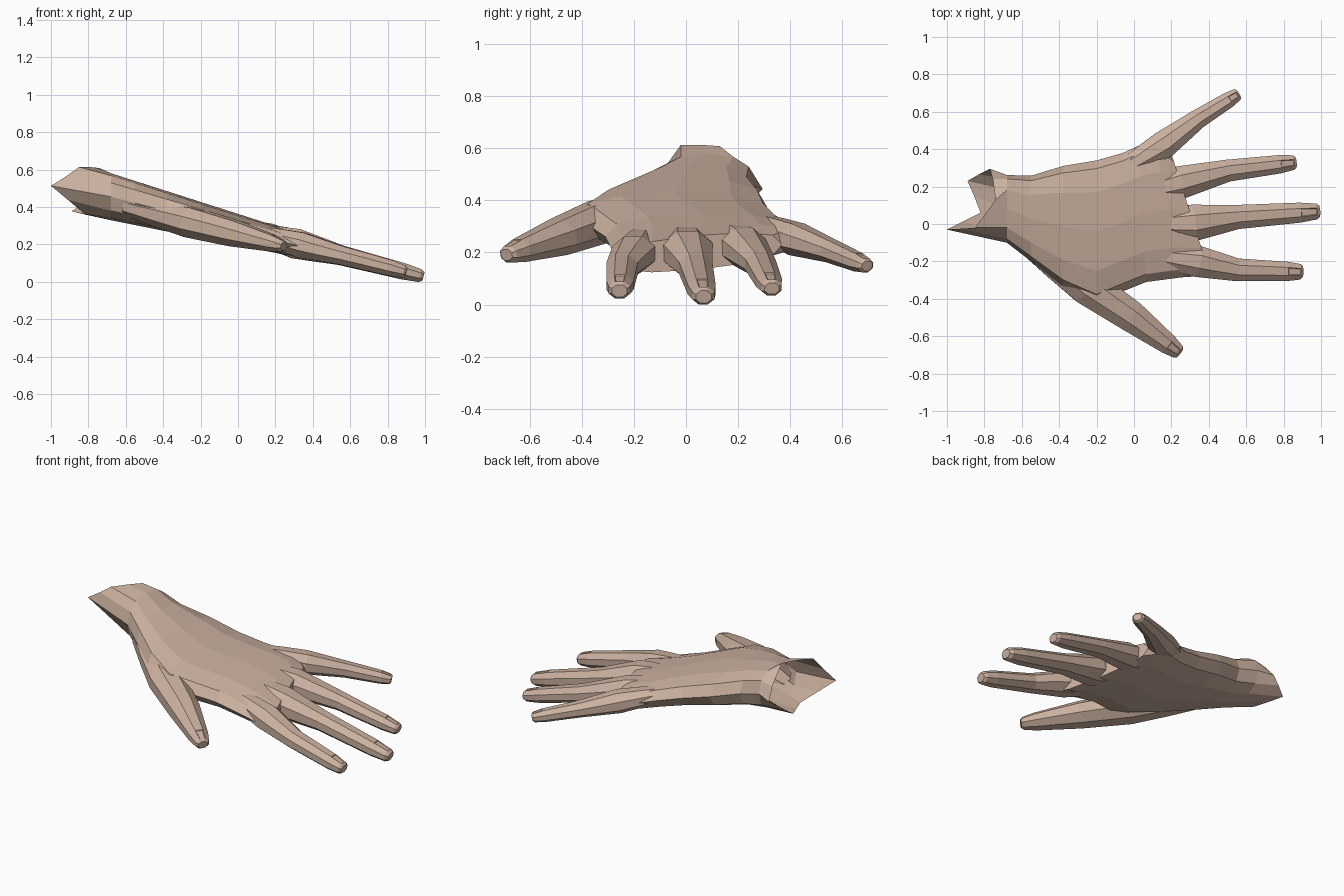
import bpy, bmesh
from math import cos, sin, pi, copysign
from mathutils import Vector

if "Cube" in bpy.data.objects:
    bpy.data.objects.remove(bpy.data.objects["Cube"])

skin = bpy.data.materials.new("skin")
skin.diffuse_color = (0.60, 0.44, 0.35, 1)
skin.use_nodes = True
skin.node_tree.nodes["Principled BSDF"].inputs["Base Color"].default_value = skin.diffuse_color


def curve(a, power):
    return copysign(abs(a) ** power, a)


def loft(name, rings, hub=None, nail=False):
    """Closed tube through rings of equal length; hub = centre of a fanned start cap."""
    bm = bmesh.new()
    vs = [[bm.verts.new(p) for p in r] for r in rings]
    n = len(vs[0])
    sides = [[bm.faces.new((a[k], a[(k + 1) % n], b[(k + 1) % n], b[k])) for k in range(n)]
             for a, b in zip(vs, vs[1:])]
    bm.faces.new(vs[-1])
    if hub:
        h = bm.verts.new(hub)
        for k in range(n):
            bm.faces.new((vs[0][(k + 1) % n], vs[0][k], h))
    else:
        bm.faces.new(vs[0][::-1])
    bmesh.ops.recalc_face_normals(bm, faces=bm.faces[:])
    if nail:
        bmesh.ops.inset_region(bm, faces=[sides[-2][1]], thickness=0.005, depth=-0.004)
    me = bpy.data.meshes.new(name)
    bm.to_mesh(me)
    bm.free()
    me.materials.append(skin)
    ob = bpy.data.objects.new(name, me)
    bpy.context.collection.objects.link(ob)
    return ob


def digit(name, start, root, mid, tip, widths, lift):
    """Eight-sided tapering finger lying on the common slope of the hand."""
    start, root, mid, tip = [Vector((x, y, .29 - .257 * x + lift)) for x, y in (start, root, mid, tip)]
    wr, wm, wt = widths
    path = [(start, wr * .65), (start.lerp(root, .5), wr * .85), (root, wr),
            (root.lerp(mid, .5), (wr + wm) / 2), (mid, wm)]
    for s, shrink in ((.4, 1), (.76, 1), (.96, .84), (1, .6)):
        path.append((mid.lerp(tip, s), (wm + (wt - wm) * s) * shrink))
    rings = []
    for i, (c, w) in enumerate(path):
        t = (path[min(i + 1, len(path) - 1)][0] - path[max(i - 1, 0)][0]).normalized()
        side = t.cross(Vector((0, 0, 1))).normalized()
        up = side.cross(t)
        angles = [(k + .5) * pi / 4 for k in range(8)]
        rings.append([c + w * 1.06 * (side * cos(a) + up * .82 * sin(a)) for a in angles])
    return loft(name, rings, nail=True)


# Ragged open wrist rim, from the little-finger side over the top
rim = [(-.77, .295, .45), (-.755, .24, .52), (-.74, .13, .615), (-.79, .06, .62),
       (-.85, -.02, .62), (-.92, -.025, .57), (-1, -.03, .52), (-.91, .015, .445),
       (-.82, .06, .37), (-.855, .15, .375), (-.89, .23, .385), (-.83, .265, .42)]
hub = Vector((-.84, .11, .49))

# Palm: flattened sections (x, y min, y max) between a sloping top and underside
rings = [rim]
for x, y0, y1 in [(-.68, -.10, .262), (-.55, -.20, .258), (-.38, -.335, .31), (-.20, -.42, .34),
                  (-.06, -.36, .38), (.05, -.31, .42), (.20, -.285, .44), (.32, -.275, .37)]:
    top, bottom = .37 - .32 * x, .20 - .20 * x
    ring = []
    for a in [k * pi / 6 for k in range(12)]:
        y = (y0 + y1) / 2 + (y1 - y0) / 2 * curve(cos(a), .85)
        dx = -max(0, x) * y
        z = (top + bottom) / 2 + (top - bottom) / 2 * curve(sin(a), .75) - .3 * dx
        ring.append((x + dx, y, z))
    rings.append(ring)
hand = loft("hand", rings, hub=hub)

# Thumb and four fingers
digits = [
    digit("thumb", (-.58, -.09), (-.25, -.335), (-.02, -.49), (.245, -.69), (.10, .086, .046), -.03),
    digit("index_finger", (.12, -.17), (.34, -.20), (.55, -.245), (.90, -.256), (.085, .062, .05), 0),
    digit("middle_finger", (.12, 0), (.31, .005), (.55, .037), (.99, .068), (.10, .066, .051), 0),
    digit("ring_finger", (.05, .17), (.24, .22), (.50, .285), (.864, .33), (.09, .06, .047), 0),
    digit("little_finger", (-.06, .29), (.16, .425), (.34, .56), (.558, .696), (.076, .053, .04), .008),
]

# Weld every digit onto the palm
bpy.context.view_layer.objects.active = hand
for ob in digits:
    mod = hand.modifiers.new("weld", "BOOLEAN")
    mod.operation = "UNION"
    mod.solver = "EXACT"
    mod.object = ob
    bpy.ops.object.modifier_apply(modifier=mod.name)
    bpy.data.objects.remove(ob)

# Open the wrist and rest the hand on the ground
bm = bmesh.new()
bm.from_mesh(hand.data)
bmesh.ops.delete(bm, geom=[v for v in bm.verts if (v.co - hub).length < 1e-3], context="VERTS")
low = min(v.co.z for v in bm.verts)
bmesh.ops.translate(bm, verts=bm.verts[:], vec=(0, 0, -low))
bm.to_mesh(hand.data)
bm.free()
